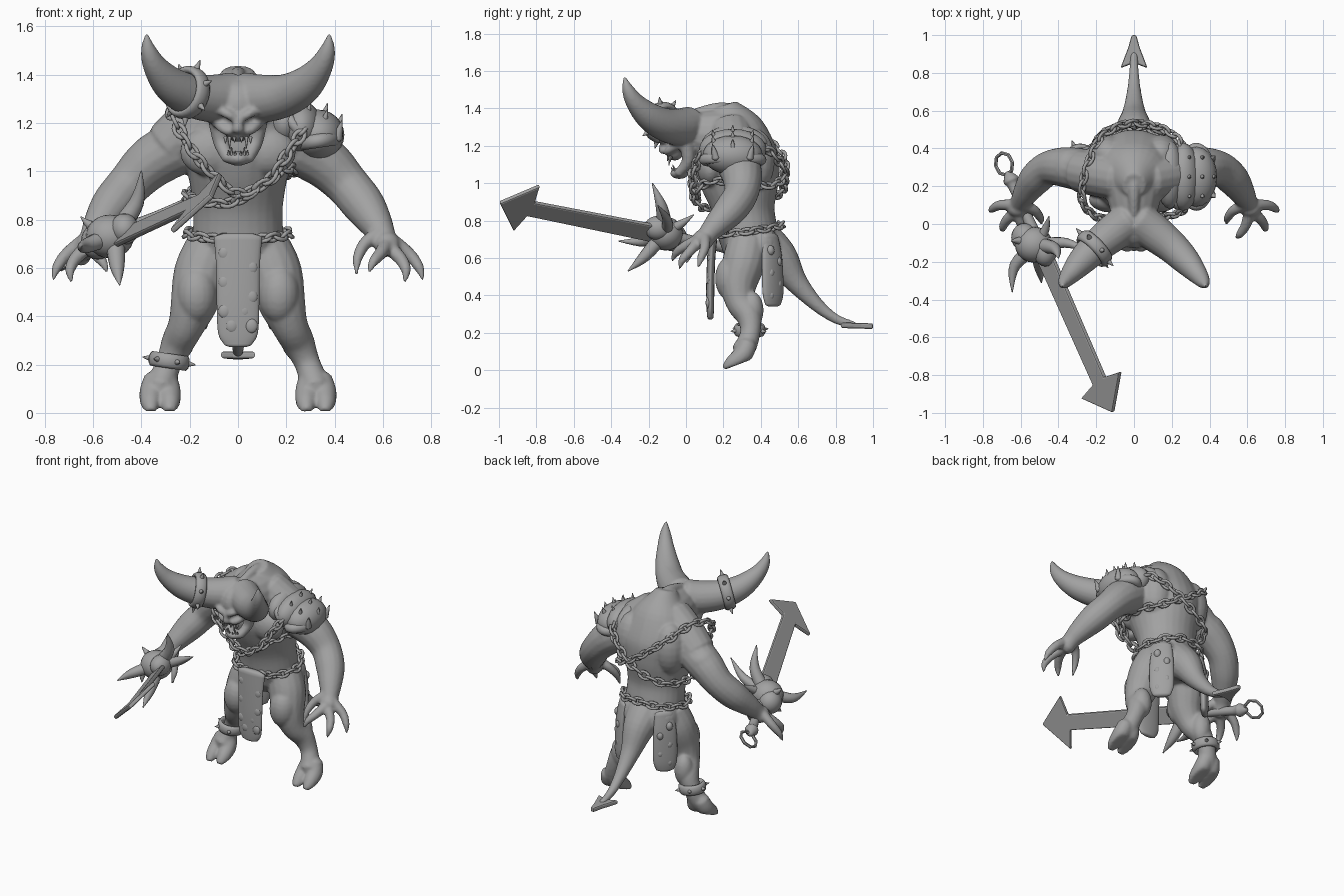
import bpy, bmesh
from math import sin, cos, pi
from mathutils import Vector, Matrix

cube = bpy.data.objects.get("Cube")
if cube:
    bpy.data.objects.remove(cube, do_unlink=True)

grey = bpy.data.materials.new("stone grey")
grey.use_nodes = True
grey.diffuse_color = (0.36, 0.36, 0.36, 1)
grey.node_tree.nodes["Principled BSDF"].inputs["Base Color"].default_value = grey.diffuse_color


def finish(name, bm, smooth=True):
    bmesh.ops.recalc_face_normals(bm, faces=bm.faces)
    for face in bm.faces:
        face.smooth = smooth
    mesh = bpy.data.meshes.new(name)
    bm.to_mesh(mesh)
    bm.free()
    mesh.materials.append(grey)
    obj = bpy.data.objects.new(name, mesh)
    bpy.context.collection.objects.link(obj)
    return obj


def spline(points, sub=5, closed=False):
    n, out = len(points), []
    for i in range(n if closed else n - 1):
        quad = [points[(i + k) % n] if closed else points[min(max(i + k, 0), n - 1)] for k in (-1, 0, 1, 2)]
        for j in range(sub):
            t = j / sub
            out.append([0.5 * (2 * q + (r - p) * t + (2 * p - 5 * q + 4 * r - s) * t * t
                               + (3 * q - p - 3 * r + s) * t ** 3) for p, q, r, s in zip(*quad)])
    return out if closed else out + [list(points[-1])]


def tube(bm, points, side=1, hint=None, sides=16):
    """Loft through (x, y, z, radius[, second radius]); side mirrors x."""
    pts = spline([(side * p[0], *p[1:4], p[-1]) for p in points])
    centres = [Vector(p[:3]) for p in pts]
    radii = [(max(p[3], 0.002), max(p[4], 0.002)) for p in pts]
    # Rounded ends
    for end, nxt in ((0, 1), (-1, -2)):
        out = (centres[end] - centres[nxt]).normalized()
        r1, r2 = radii[end]
        cap = (centres[end] + out * min(r1, r2) * 0.5, (r1 * 0.6, r2 * 0.6))
        spot = 0 if end == 0 else len(centres)
        centres.insert(spot, cap[0])
        radii.insert(spot, cap[1])
    u, rings = None, []
    for i, c in enumerate(centres):
        t = (centres[min(i + 1, len(centres) - 1)] - centres[max(i - 1, 0)]).normalized()
        u = u or (Vector(hint) if hint else t.orthogonal())
        u = (u - t * u.dot(t)).normalized()
        v = t.cross(u)
        angles = [2 * pi * k / sides for k in range(sides)]
        rings.append([bm.verts.new(c + u * cos(a) * radii[i][0] + v * sin(a) * radii[i][1]) for a in angles])
    for a, b in zip(rings, rings[1:]):
        for k in range(sides):
            bm.faces.new((a[k], a[k - 1], b[k - 1], b[k]))
    bm.faces.new(rings[0])
    bm.faces.new(rings[-1])


def ball(bm, centre, size):
    matrix = Matrix.Translation(centre) @ Matrix.Diagonal((*size, 1))
    bmesh.ops.create_uvsphere(bm, u_segments=20, v_segments=12, radius=1, matrix=matrix)


def spike(bm, base, tip, r):
    a, b = Vector(base), Vector(tip)
    tube(bm, [(*a, r), (*a.lerp(b, 0.5), r * 0.6), (*b, 0.002)], sides=8)


def torus(bm, matrix, major, minor, n=14, m=6, tall=1):
    rings = []
    for i in range(n):
        a = 2 * pi * i / n
        ring = []
        for j in range(m):
            b = 2 * pi * j / m
            d = major + minor * cos(b)
            ring.append(bm.verts.new(matrix @ Vector((d * cos(a), d * sin(a), tall * minor * sin(b)))))
        rings.append(ring)
    for i in range(n):
        for j in range(m):
            bm.faces.new((rings[i - 1][j - 1], rings[i][j - 1], rings[i][j], rings[i - 1][j]))


def facing(centre, axis):
    return Matrix.Translation(centre) @ Vector(axis).to_track_quat('Z', 'Y').to_matrix().to_4x4()


def spiked_ring(name, centre, axis, radius, width, count, length):
    bm = bmesh.new()
    m = facing(centre, axis)
    torus(bm, m, radius, width, 28, 10, 2)
    for k in range(count):
        a = 2 * pi * (k + 0.4) / count
        d = Vector((cos(a), sin(a), 0))
        spike(bm, m @ (d * radius), m @ (d * (radius + length)), width)
    return finish(name, bm)


def chain(name, points, step=0.052):
    path = [Vector(p) for p in spline(points, 40, True)]
    bm, travelled, count = bmesh.new(), 0, 0
    for a, b in zip(path, path[1:] + path[:1]):
        travelled += (b - a).length
        if travelled < step * count:
            continue
        count += 1
        m = facing(a, b - a) @ Matrix.Rotation(pi / 2 * (count % 2) + 0.7, 4, 'Z') @ Matrix.Rotation(pi / 2, 4, 'Y')
        torus(bm, m @ Matrix.Diagonal((1.55, 1, 1, 1)), 0.021, 0.009, 12)
    return finish(name, bm)


# Body: trunk, hump, neck and skull
body = bmesh.new()
tube(body, [(0, .33, .62, .15, .13), (0, .33, .72, .185, .16), (0, .31, .85, .185, .165), (0, .29, 1, .21, .21),
            (0, .27, 1.13, .24, .225), (0, .25, 1.27, .19, .18), (0, .22, 1.37, .1, .11)],
     hint=(1, 0, 0), sides=28)
tube(body, [(0, .24, 1.24, .17), (0, .1, 1.26, .135), (0, 0, 1.28, .1)])
ball(body, (0, -.02, 1.27), (.095, .11, .115))
ball(body, (0, -.06, 1.19), (.065, .055, .07))
ball(body, (0, -.035, 1.052), (.05, .05, .03))
tube(body, [(0, -.08, 1.27, .025), (0, -.12, 1.21, .02), (0, -.12, 1.17, .026)])
tube(body, [(0, .05, 1.375, .025), (0, .18, 1.4, .032), (0, .29, 1.375, .034), (0, .4, 1.29, .03), (0, .465, 1.18, .02)])
# Tail
tube(body, [(0, .4, .68, .13), (0, .5, .6, .1), (0, .59, .47, .062), (0, .7, .35, .038),
            (0, .8, .275, .026), (0, .9, .24, .02)])

for s in (1, -1):
    # Horns, brow, cheek and jaw hinge
    tube(body, [(.02, .02, 1.31, .1), (.1, -.04, 1.3, .1), (.2, -.12, 1.315, .088), (.28, -.2, 1.36, .074),
                (.34, -.27, 1.43, .052), (.37, -.31, 1.5, .033), (.378, -.328, 1.565, .008)], s, sides=20)
    tube(body, [(.015, -.125, 1.22, .018), (.05, -.125, 1.24, .02), (.1, -.08, 1.27, .025)], s)
    tube(body, [(.03, -.1, 1.165, .02), (.06, -.09, 1.175, .02), (.085, -.04, 1.21, .03)], s)
    tube(body, [(.085, .0, 1.22, .04), (.07, .01, 1.12, .033), (.04, -.04, 1.052, .025)], s)
    # Shoulder, chest and back muscles
    tube(body, [(.07, .24, 1.27, .12), (.18, .26, 1.19, .12), (.28, .28, 1.1, .115)], s)
    ball(body, (s * .12, .13, 1.08), (.12, .07, .1))
    ball(body, (s * .14, .37, 1.12), (.105, .105, .17))
    # Arm
    tube(body, [(.25, .28, 1.1, .115), (.36, .3, 1.035, .108), (.45, .295, .945, .092), (.52, .24, .86, .088),
                (.57, .17, .785, .07), (.6, .12, .73, .054), (.62, .09, .68, .05)], s)
    ball(body, (s * .34, .3, 1.07), (.1, .105, .09))
    ball(body, (s * .615, .08, .7), (.055, .045, .05))
    # Clawed fingers
    for finger in (((.64, .1, .71), (.71, .1, .655), (.75, .08, .6), (.765, .065, .55)),
                   ((.63, .06, .68), (.675, .02, .635), (.695, -.02, .59), (.69, -.035, .54)),
                   ((.61, .05, .69), (.59, -.01, .66), (.56, -.055, .625), (.54, -.075, .58)),
                   ((.58, .1, .74), (.525, .07, .7), (.495, .03, .64), (.49, 0, .57))):
        tube(body, [(*p, r) for p, r in zip(finger, (.032, .027, .021, .006))], s, sides=12)
    # Leg
    tube(body, [(.11, .33, .68, .11), (.15, .31, .58, .115), (.18, .28, .46, .1), (.215, .29, .36, .076),
                (.25, .335, .29, .068), (.285, .345, .21, .054), (.31, .325, .14, .058), (.322, .3, .1, .06)], s)
    ball(body, (s * .17, .24, .49), (.085, .085, .12))
    ball(body, (s * .235, .355, .32), (.06, .06, .1))
    ball(body, (s * .1, .4, .66), (.11, .1, .12))
    # Cloven hoof
    for side in (-1, 1):
        tube(body, [(.32 + side * .02, .33, .14, .05), (.322 + side * .034, .305, .085, .052),
                    (.322 + side * .04, .25, .04, .042), (.322 + side * .038, .215, .012, .027)], s)
# Slanted hoof soles
for v in body.verts:
    if v.co.y < .45:
        v.co.z = max(v.co.z, 0, (v.co.y - .2) * .38)
body_obj = finish("body", body)
remesh = body_obj.modifiers.new("merge", 'REMESH')
remesh.mode, remesh.voxel_size, remesh.use_smooth_shade = 'VOXEL', 0.009, True
relax = body_obj.modifiers.new("relax", 'SMOOTH')
relax.factor, relax.iterations = 0.5, 4

# Teeth
teeth = bmesh.new()
for s in (1, -1):
    for x, drop in ((.015, .015), (.035, .04), (.052, .02)):
        spike(teeth, (s * x, -.1 + x * .4, 1.14), (s * x, -.105 + x * .4, 1.135 - drop), .008)
        spike(teeth, (s * x * .75, -.075 + x * .4, 1.065), (s * x * .75, -.085 + x * .4, 1.075 + drop * .6), .007)
finish("teeth", teeth)


def plate(name, outline, origin, across, along, thickness):
    bm = bmesh.new()
    a, b, o = Vector(across), Vector(along), Vector(origin)
    n = a.cross(b).normalized() * thickness
    face = bm.faces.new([bm.verts.new(o + a * x + b * y - n / 2) for x, y in outline])
    extra = bmesh.ops.extrude_face_region(bm, geom=[face])["geom"]
    bmesh.ops.translate(bm, vec=n, verts=[g for g in extra if isinstance(g, bmesh.types.BMVert)])
    obj = finish(name, bm, False)
    bevel = obj.modifiers.new("edge", 'BEVEL')
    bevel.width, bevel.segments = thickness * 0.3, 2


def mirrored(half):
    return half + [(-x, y) for x, y in reversed(half) if x]


# Tail barb
plate("tail_barb", mirrored([(.02, .01), (.072, -.01), (.03, .1), (.012, .165)]),
      (0, .835, .24), (1, 0, 0), (0, 1, -.03), .03)

# Hanging cloths
cloth = bmesh.new()
tube(cloth, [(0, .145, .73, .1, .025), (0, .135, .6, .09, .022), (0, .13, .45, .088, .022),
             (0, .13, .33, .082, .02), (0, .13, .28, .055, .016)], hint=(1, 0, 0), sides=24)
for k in range(6):
    for x in (-.04, .04):
        ball(cloth, (x + .015 * (-1) ** k, .118 + .0025 * k, .36 + .06 * k), (.026, .013, .03))
finish("front_loincloth", cloth)
for s, label in ((1, "left"), (-1, "right")):
    cloth = bmesh.new()
    tube(cloth, [(.15, .45, .72, .055, .022), (.165, .46, .6, .072, .026), (.17, .465, .42, .075, .026),
                 (.17, .465, .35, .055, .02)], s, hint=(s, -1, 0), sides=20)
    for k in range(5):
        shift = .02 * (-1) ** k
        ball(cloth, (s * (.171 + shift), .471 - shift, .4 + .06 * k), (.022, .022, .028))
    finish(label + "_back_cloth", cloth)

# Chains across the trunk and waist
chain("right_shoulder_chain", [(-.275, .13, 1.24), (-.2, .04, 1.1), (-.1, .035, .98), (0, .05, .91), (.11, .06, .95),
                               (.2, .13, 1.01), (.225, .3, 1), (.17, .47, .99), (0, .535, 1.08),
                               (-.16, .47, 1.2), (-.25, .3, 1.28)])
chain("left_shoulder_chain", [(.27, .1, 1.17), (.21, .05, 1.08), (.12, .04, .96), (-.03, .09, .87), (-.2, .2, .89),
                              (-.18, .45, .92), (0, .53, 1), (.18, .49, 1.13), (.28, .36, 1.21)])
chain("waist_chain", [(0, .2, .72), (.13, .175, .725), (.21, .32, .74), (.13, .475, .765),
                      (0, .51, .78), (-.13, .475, .765), (-.21, .32, .74), (-.13, .175, .725)])

# Left shoulder armour: layered domes, rolled rims, spikes
pad = bmesh.new()
ball(pad, (.19, .26, 1.2), (.075, .18, .11))
ball(pad, (.26, .25, 1.18), (.09, .18, .11))
ball(pad, (.33, .25, 1.15), (.11, .16, .105))
torus(pad, facing((.33, .25, 1.125), (-.15, 0, 1)) @ Matrix.Diagonal((1, .58, 1, 1)), .15, .03, 32, 10)
torus(pad, facing((.24, .25, 1.18), (.8, 0, .6)) @ Matrix.Diagonal((1, .65, 1, 1)), .155, .022, 32, 10)
for x, z in ((.28, 1.265), (.35, 1.235), (.41, 1.19)):
    for k in (-1, 0, 1):
        y, low = .25 + .09 * k, .025 * abs(k)
        spike(pad, (x, y, z - .03 - low), (x + .02, y + .02 * k, z + .045 - low), .022)
finish("shoulder_pad", pad)

# Spiked rings
spiked_ring("horn_ring", (-.21, -.13, 1.325), (-.8, -.75, .25), .094, .018, 7, .05)
spiked_ring("ankle_ring", (-.285, .34, .215), (.15, 0, 1), .07, .016, 6, .04)

# Weapon: anchor blade, grip, pommel ring and horned guard
axis, wing, hilt = Vector((.396, -.9, .18)), Vector((-.594, -.406, -.696)), Vector((-.5, -.11, .72))
plate("weapon_blade", mirrored([(.058, 0), (.05, .8), (.172, .825), (0, .985)]), hilt, wing, axis, .026)
grip = bmesh.new()
tube(grip, [(*(hilt - axis * d), r) for d, r in ((0, .035), (.2, .028), (.34, .03), (.38, .042), (.42, .02))])
finish("weapon_grip", grip)
loop = bmesh.new()
torus(loop, facing(hilt - axis * .475, (-.57, -.11, .67)), .06, .01, 8, 6)
finish("pommel_ring", loop, False)
guard = bmesh.new()
ball(guard, (-.53, -.11, .73), (.1, .095, .09))
ball(guard, (-.47, -.15, .76), (.06, .075, .065))
ball(guard, (-.58, -.07, .71), (.07, .075, .075))
for mid, tip, r in (((-.42, -.13, .87), (-.4, -.18, 1), .042), ((-.5, -.22, .61), (-.49, -.31, .53), .042),
                    ((-.63, -.22, .69), (-.645, -.36, .69), .04), ((-.36, -.1, .8), (-.23, -.15, .88), .035),
                    ((-.6, -.09, .77), (-.65, -.09, .81), .03), ((-.47, -.03, .78), (-.45, .04, .83), .03)):
    tube(guard, [(-.51, -.11, .74, r), (*mid, r * .75), (*tip, .003)], sides=12)
finish("weapon_guard", guard)
